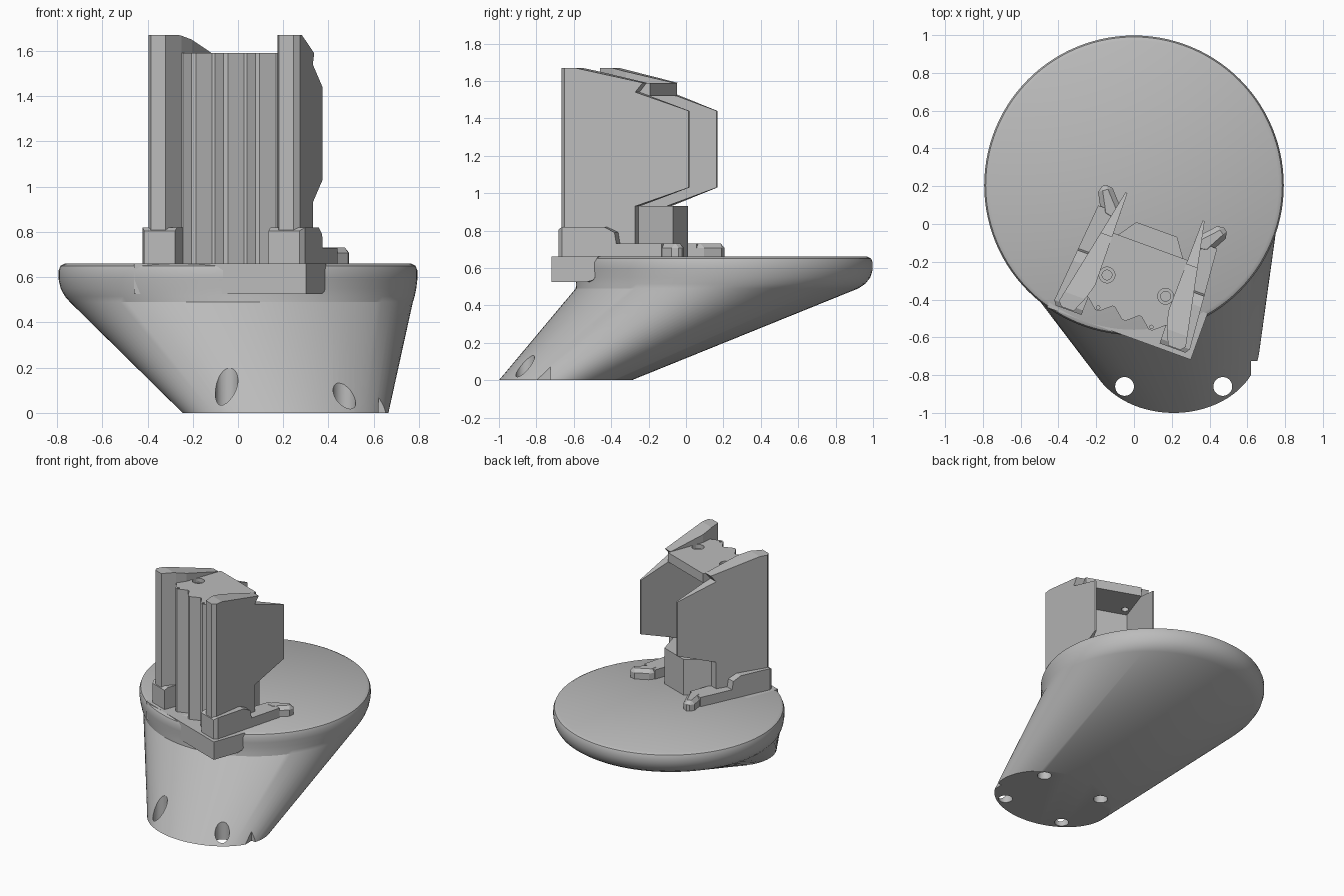
import bpy, bmesh, math
from mathutils import Matrix, Vector

if "Cube" in bpy.data.objects:
    bpy.data.objects.remove(bpy.data.objects["Cube"], do_unlink=True)

grey = bpy.data.materials.new("plain_grey")
grey.use_nodes = True
grey.diffuse_color = (0.5, 0.5, 0.5, 1)
grey.node_tree.nodes["Principled BSDF"].inputs["Base Color"].default_value = (0.5, 0.5, 0.5, 1)

# Tower frame: u across, v towards the back, turned on the base
TOWER = Matrix.Translation((-0.08, -0.58, 0)) @ Matrix.Rotation(math.radians(-20), 4, "Z")
WORLD = Matrix.Identity(4)


def finish(name, bm, frame):
    bmesh.ops.recalc_face_normals(bm, faces=bm.faces)
    me = bpy.data.meshes.new(name)
    bm.to_mesh(me)
    bm.free()
    me.transform(frame)
    me.materials.append(grey)
    ob = bpy.data.objects.new(name, me)
    bpy.context.collection.objects.link(ob)
    return ob


def prism(name, pts, lo, hi, axis="z", frame=TOWER):
    """Extrude a (u, v) plan along z, or a (v, z) profile along u."""
    bm = bmesh.new()
    place = (lambda p, t: (p[0], p[1], t)) if axis == "z" else (lambda p, t: (t, p[0], p[1]))
    a = [bm.verts.new(place(p, lo)) for p in pts]
    b = [bm.verts.new(place(p, hi)) for p in pts]
    bm.faces.new(a)
    bm.faces.new(b)
    for i in range(len(pts)):
        j = (i + 1) % len(pts)
        bm.faces.new((a[i], a[j], b[j], b[i]))
    return finish(name, bm, frame)


def circle(cx, cy, r, n=24):
    return [(cx + r * math.cos(math.tau * i / n), cy + r * math.sin(math.tau * i / n)) for i in range(n)]


def select_only(ob):
    bpy.ops.object.select_all(action="DESELECT")
    ob.select_set(True)
    bpy.context.view_layer.objects.active = ob


def boolean(ob, cutter, operation):
    mod = ob.modifiers.new("cut", "BOOLEAN")
    mod.operation = operation
    mod.solver = "EXACT"
    mod.object = cutter
    select_only(ob)
    bpy.ops.object.modifier_apply(modifier=mod.name)
    bpy.data.objects.remove(cutter, do_unlink=True)


def smooth(ob, angle):
    select_only(ob)
    bpy.ops.object.shade_smooth_by_angle(angle=math.radians(angle))


def flip(pts, s):
    return [(s * x, y) for x, y in pts]


# Leaning base, lofted from a small oval to the big disc: z, cx, cy, rx, ry
sections = [
    (0, 0.21, -0.645, 0.455, 0.355),
    (0.49, 0.015, 0.165, 0.758, 0.755),
    (0.515, 0.008, 0.185, 0.773, 0.773),
    (0.55, 0.002, 0.2, 0.786, 0.786),
    (0.59, 0, 0.205, 0.793, 0.793),
    (0.63, 0, 0.205, 0.793, 0.793),
    (0.65, 0, 0.205, 0.785, 0.785),
    (0.66, 0, 0.205, 0.765, 0.765),
]
N = 112
bm = bmesh.new()
rings = []
for z, cx, cy, rx, ry in sections:
    rings.append([bm.verts.new((cx + rx * x, cy + ry * y, z)) for x, y in circle(0, 0, 1, N)])
for low, high in zip(rings, rings[1:]):
    for i in range(N):
        j = (i + 1) % N
        bm.faces.new((low[i], low[j], high[j], high[i]))
bm.faces.new(rings[0])
bm.faces.new(rings[-1])
base = finish("leaning_base", bm, WORLD)

# Four bolt holes underneath and a small side notch
for sx in (-1, 1):
    for sy in (-1, 1):
        hole = prism("bolt_hole", circle(0.21 + sx * 0.26, -0.645 + sy * 0.215, 0.05), -0.1, 0.25, "z", WORLD)
        boolean(base, hole, "DIFFERENCE")
notch = prism("notch", [(0.62, -0.9), (0.8, -0.9), (0.8, -0.725), (0.62, -0.725)], -0.1, 0.09, "z", WORLD)
boolean(base, notch, "DIFFERENCE")
smooth(base, 30)

# Front plate let into the rim
prism("front_plate", [(0, 0.525), (0.2, 0.525), (0.235, 0.535), (0.255, 0.56), (0.26, 0.6),
                      (0.26, 0.66), (0, 0.66)], -0.405, 0.405, "u")

# Ribbed tower core with a zigzag front
front = [(-0.23, 0.125)]
for c in (-0.15, 0, 0.15):
    front += [(c - 0.068, 0.125), (c - 0.01, 0.075), (c + 0.01, 0.075), (c + 0.068, 0.125)]
front += [(0.23, 0.125)]
prism("ribbed_front", front + [(0.22, 0.2), (-0.22, 0.2)], 0.65, 1.52)
cap = prism("tower_cap", front + [(0.21, 0.49), (-0.21, 0.49)], 1.52, 1.59)
prism("rear_column", [(-0.225, 0.15), (0.225, 0.15), (0.225, 0.43), (0.115, 0.586),
                      (-0.115, 0.586), (-0.225, 0.43)], 0.65, 0.93)

# Screw holes with stepped recess and pin holes in the cap
for s in (-1, 1):
    for v, u, r, z in ((0.27, 0.165, 0.042, 1.56), (0.27, 0.165, 0.026, 1.4), (0.092, 0.15, 0.009, 1.55)):
        boolean(cap, prism("cap_hole", circle(s * u, v, r), z, 1.7), "DIFFERENCE")

wing_plan = [(0.266, 0.03), (0.335, 0.03), (0.357, 0.055), (0.223, 0.714), (0.212, 0.714),
             (0.205, 0.2), (0.225, 0.125)]
wing_side = [(0, 0.65), (0, 1.67), (0.11, 1.67), (0.47, 1.59), (0.43, 1.54), (0.714, 1.44),
             (0.714, 1.03), (0.43, 0.93), (0.43, 0.65)]
rail_plan = [(0.22, 0.025), (0.365, 0.025), (0.382, 0.05), (0.335, 0.6), (0.21, 0.6)]
rail_side = [(0, 0.62), (0, 0.79), (0.05, 0.82), (0.28, 0.82), (0.34, 0.79), (0.35, 0.73),
             (0.62, 0.73), (0.62, 0.62)]
arm_plan = [(0.21, 0.62), (0.312, 0.731), (0.372, 0.689), (0.3, 0.555), (0.22, 0.54)]

for s, side in ((1, "left"), (-1, "right")):
    # Tapered side wing, reaching back past the core
    wing = prism(side + "_wing", flip(wing_plan, s), 0.6, 1.8)
    boolean(wing, prism("wing_outline", wing_side, -0.5, 0.5, "u"), "INTERSECT")
    # Foot rail along the wing
    rail = prism(side + "_foot_rail", flip(rail_plan, s), 0.5, 0.9)
    boolean(rail, prism("rail_outline", rail_side, -0.5, 0.5, "u"), "INTERSECT")
    # Bevelled arm at the rear of the rail
    arm = prism(side + "_rear_arm", flip(arm_plan, s), 0.6, 0.732)
    bevel = arm.modifiers.new("bevel", "BEVEL")
    bevel.width = 0.025
    bevel.segments = 1
